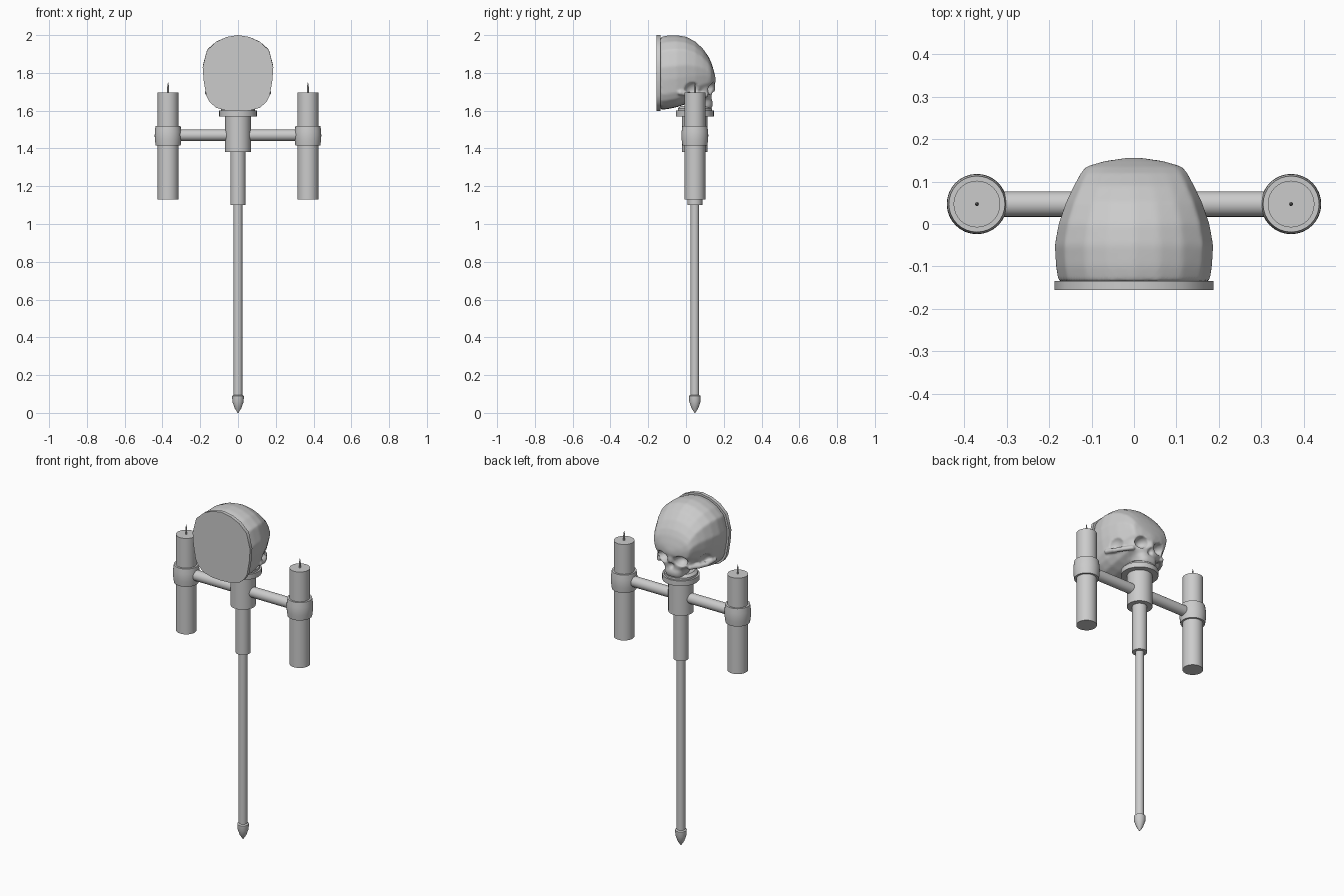
import bpy, math
from mathutils import Vector

if "Cube" in bpy.data.objects:
    bpy.data.objects.remove(bpy.data.objects["Cube"])

AXIS_Y = 0.047


def finish(name, verts, faces, angle=35):
    me = bpy.data.meshes.new(name)
    me.from_pydata(verts, [], faces)
    ob = bpy.data.objects.new(name, me)
    bpy.context.collection.objects.link(ob)
    select(ob)
    bpy.ops.object.mode_set(mode='EDIT')
    bpy.ops.mesh.select_all(action='SELECT')
    bpy.ops.mesh.normals_make_consistent(inside=False)
    bpy.ops.object.mode_set(mode='OBJECT')
    bpy.ops.object.shade_smooth_by_angle(angle=math.radians(angle))
    return ob


def select(*obs):
    bpy.ops.object.select_all(action='DESELECT')
    for o in obs:
        o.select_set(True)
    bpy.context.view_layer.objects.active = obs[0]


def loft(name, rings, angle=35):
    """Skin equal-length closed rings and cap both ends."""
    n = len(rings[0])
    verts = [p for r in rings for p in r]
    faces = [tuple(range(n)), tuple(range(len(verts) - n, len(verts)))]
    for i in range(len(rings) - 1):
        for j in range(n):
            k = (j + 1) % n
            faces.append((i * n + j, i * n + k, (i + 1) * n + k, (i + 1) * n + j))
    return finish(name, verts, faces, angle)


def lathe(name, profile, x=0, n=32):
    return loft(name, [[(x + r * math.cos(2 * math.pi * j / n),
                         AXIS_Y + r * math.sin(2 * math.pi * j / n), z)
                        for j in range(n)] for r, z in profile])


def tube(name, a, b, r, n=24):
    a, b = Vector(a), Vector(b)
    q = (b - a).to_track_quat('Z', 'Y')
    return loft(name, [[p + q @ Vector((r * math.cos(2 * math.pi * j / n),
                                        r * math.sin(2 * math.pi * j / n), 0))
                        for j in range(n)] for p in (a, b)])


def ellipsoid(c, s):
    bpy.ops.mesh.primitive_uv_sphere_add(segments=32, ring_count=16, radius=1, location=c)
    ob = bpy.context.object
    ob.scale = s
    bpy.ops.object.transform_apply(location=True, rotation=False, scale=True)
    return ob


def apply_mod(ob, kind, **props):
    m = ob.modifiers.new(kind, kind)
    for k, v in props.items():
        setattr(m, k, v)
    select(ob)
    bpy.ops.object.modifier_apply(modifier=m.name)


# Staff: pointed foot, pole, grip, socket and flange
lathe("staff_tip", [(0.002, 0), (0.018, 0.025), (0.030, 0.06), (0.031, 0.09), (0.023, 0.095)])
lathe("staff_pole", [(0.023, 0.08), (0.023, 1.11)])
lathe("staff_grip", [(0.040, 1.10), (0.040, 1.39)])
lathe("staff_socket", [(0.068, 1.38), (0.068, 1.575)])
lathe("skull_flange", [(0.10, 1.57), (0.10, 1.60)])
lathe("skull_collar", [(0.09, 1.595), (0.09, 1.612), (0.075, 1.625)])

# Candle arms
for side, s in (("left", -1), ("right", 1)):
    tube(side + "_arm", (s * 0.05, AXIS_Y, 1.47), (s * 0.33, AXIS_Y, 1.47), 0.030)
    lathe(side + "_holder", [(0.057, 1.415), (0.066, 1.415), (0.070, 1.445), (0.071, 1.468),
                             (0.070, 1.49), (0.066, 1.52), (0.057, 1.52)], s * 0.37)
    lathe(side + "_candle", [(0.055, 1.13), (0.055, 1.695)], s * 0.37)
    lathe(side + "_wick", [(0.005, 1.69), (0.005, 1.725), (0.001, 1.75)], s * 0.37, 8)

# Back plate, cut to the outline of the head
half = [(0, 2.0), (0.06, 1.99), (0.115, 1.965), (0.164, 1.92), (0.187, 1.83), (0.182, 1.76),
        (0.168, 1.68), (0.15, 1.645), (0.115, 1.615), (0.06, 1.60), (0, 1.597)]
outline = half + [(-x, z) for x, z in half[-2:0:-1]]
loft("back_plate", [[(x, y, z) for x, z in outline] for y in (-0.155, -0.134)])

# Cranium: the same outline shrinking towards the brow (y, half width, top, bottom)
sections = [(-0.136, .178, 1.99, 1.605), (-0.10, .184, 1.998, 1.608), (-0.05, .187, 2.0, 1.618),
            (0.0, .178, 1.992, 1.635), (0.05, .161, 1.966, 1.66), (0.09, .142, 1.928, 1.69),
            (0.12, .126, 1.885, 1.71), (0.135, .114, 1.852, 1.722), (0.148, .07, 1.81, 1.735),
            (0.156, .015, 1.775, 1.75)]
skull = loft("skull", [[(x / .187 * w, y, b + (z - 1.597) / .403 * (t - b)) for x, z in outline]
                       for y, w, t, b in sections])

# Upper jaw and cheeks (z, half width, front, back)
jaw = []
for z, w, f, b in [(1.605, .050, .128, .03), (1.62, .058, .140, .02), (1.64, .060, .143, .01),
                   (1.66, .068, .136, 0), (1.68, .098, .136, 0), (1.70, .112, .140, 0),
                   (1.73, .115, .144, 0), (1.77, .112, .148, 0)]:
    ring = []
    for j in range(32):
        c, s = math.cos(2 * math.pi * j / 32), math.sin(2 * math.pi * j / 32)
        ring.append((w * math.copysign(abs(c) ** .75, c),
                     (f + b) / 2 + (f - b) / 2 * math.copysign(abs(s) ** .75, s), z))
    jaw.append(ring)
face = loft("face", jaw)
nose = ellipsoid((0, 0.135, 1.72), (0.018, 0.022, 0.035))
select(skull, face, nose)
bpy.ops.object.join()
apply_mod(skull, 'REMESH', mode='VOXEL', voxel_size=0.007)

# Carve eye sockets, temple hollows and nose opening
cuts = [((0, 0.155, 1.678), (0.019, 0.035, 0.024))]
for s in (-1, 1):
    cuts += [((s * 0.06, 0.142, 1.718), (0.038, 0.05, 0.032)),
             ((s * 0.168, 0.045, 1.705), (0.042, 0.055, 0.05))]
for c, r in cuts:
    cutter = ellipsoid(c, r)
    apply_mod(skull, 'BOOLEAN', operation='DIFFERENCE', object=cutter, solver='EXACT')
    bpy.data.objects.remove(cutter)

# Cheekbone arches
parts = [skull]
for s in (-1, 1):
    pts = [(s * 0.100, 0.105, 1.682), (s * 0.132, 0.06, 1.682), (s * 0.152, 0.02, 1.685),
           (s * 0.163, -0.03, 1.695)]
    parts += [tube("arch", a, b, 0.013, 12) for a, b in zip(pts, pts[1:])]
    parts += [ellipsoid(p, (0.014,) * 3) for p in pts]
select(*parts)
bpy.ops.object.join()
apply_mod(skull, 'REMESH', mode='VOXEL', voxel_size=0.006)
apply_mod(skull, 'SMOOTH', factor=0.5, iterations=4)
select(skull)
bpy.ops.object.shade_smooth_by_angle(angle=math.radians(60))
